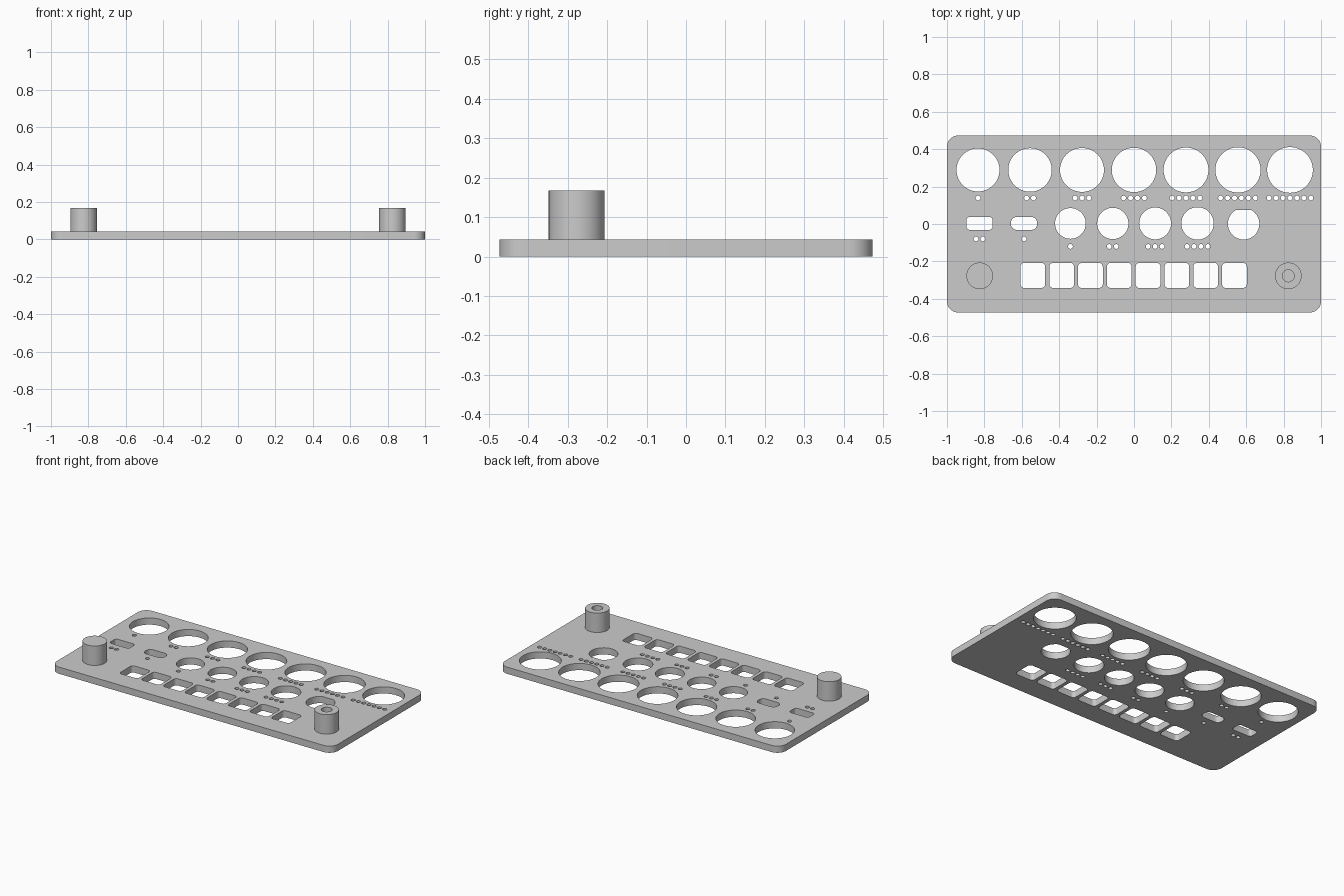
import bpy, bmesh, math

cube = bpy.data.objects.get("Cube")
if cube:
    bpy.data.objects.remove(cube, do_unlink=True)

grey = bpy.data.materials.new("plain grey")
grey.diffuse_color = (0.6, 0.6, 0.6, 1)
grey.use_nodes = True
grey.node_tree.nodes["Principled BSDF"].inputs["Base Color"].default_value = (0.6, 0.6, 0.6, 1)

PLATE_TOP = 0.043
POST_TOP = 0.168


def circle(x, y, r, n=64):
    return [(x + r * math.cos(math.tau * i / n), y + r * math.sin(math.tau * i / n))
            for i in range(n)]


def rounded_rect(x, y, w, h, r, steps=8):
    points = []
    for corner, (sx, sy) in enumerate([(1, 1), (-1, 1), (-1, -1), (1, -1)]):
        cx, cy = x + sx * (w / 2 - r), y + sy * (h / 2 - r)
        for i in range(steps + 1):
            a = math.pi / 2 * (corner + i / steps)
            points.append((cx + r * math.cos(a), cy + r * math.sin(a)))
    return points


def dots(x, y, count):
    """A centred row of small round holes."""
    return [circle(x + 0.0372 * (i - (count - 1) / 2), y, 0.0128, 20) for i in range(count)]


def prism(name, outlines, bottom, top):
    """Solid from a flat outline; any inner outlines become holes."""
    curve = bpy.data.curves.new(name + "_outline", "CURVE")
    curve.dimensions = "2D"
    curve.fill_mode = "BOTH"
    curve.extrude = (top - bottom) / 2
    for points in outlines:
        spline = curve.splines.new("POLY")
        spline.points.add(len(points) - 1)
        for p, (x, y) in zip(spline.points, points):
            p.co = (x, y, 0, 1)
        spline.use_cyclic_u = True
    helper = bpy.data.objects.new(name + "_outline", curve)
    bpy.context.collection.objects.link(helper)
    graph = bpy.context.evaluated_depsgraph_get()
    mesh = bpy.data.meshes.new_from_object(helper.evaluated_get(graph))
    bpy.data.objects.remove(helper, do_unlink=True)

    bm = bmesh.new()
    bm.from_mesh(mesh)
    bmesh.ops.remove_doubles(bm, verts=bm.verts, dist=1e-5)
    bmesh.ops.translate(bm, verts=bm.verts, vec=(0, 0, (top + bottom) / 2))
    bmesh.ops.recalc_face_normals(bm, faces=bm.faces)
    bm.to_mesh(mesh)
    bm.free()
    mesh.materials.clear()
    mesh.materials.append(grey)

    obj = bpy.data.objects.new(name, mesh)
    bpy.context.collection.objects.link(obj)
    bpy.ops.object.select_all(action="DESELECT")
    obj.select_set(True)
    bpy.context.view_layer.objects.active = obj
    bpy.ops.object.shade_smooth_by_angle(angle=math.radians(30))
    return obj


holes = []

# Back row: seven large holes, slightly growing, with counting dots
for i in range(7):
    x = -0.834 + 0.278 * i
    holes.append(circle(x, 0.289, 0.115 + 0.0012 * i))
    holes += dots(x, 0.139, i + 1)

# Middle row: four round holes with counting dots
for i in range(4):
    x = -0.34 + 0.2265 * i
    holes.append(circle(x, 0.003, 0.082 + 0.0015 * i))
    holes += dots(x, -0.12, i + 1)

# Round hole with a flat edge towards the back
holes.append([(x, y) for x, y in circle(0.586, 0.001, 0.084) if y < 0.076])

# Two slots with dots
holes.append(rounded_rect(-0.826, 0.003, 0.139, 0.069, 0.017))
holes.append(rounded_rect(-0.588, 0.003, 0.139, 0.069, 0.03))
holes += dots(-0.826, -0.08, 2) + dots(-0.588, -0.08, 1)

# Front row: eight square key holes
for i in range(8):
    holes.append(rounded_rect(-0.541 + 0.154 * i, -0.275, 0.132, 0.134, 0.02))

prism("panel_plate", [rounded_rect(0, 0, 2, 0.946, 0.06)] + holes, 0, PLATE_TOP)

# Solid post on one side, hollow post on the other
prism("solid_post", [circle(-0.825, -0.277, 0.071)], PLATE_TOP, POST_TOP)
prism("hollow_post", [circle(0.825, -0.277, 0.071), circle(0.825, -0.277, 0.032, 48)],
      PLATE_TOP, POST_TOP)
